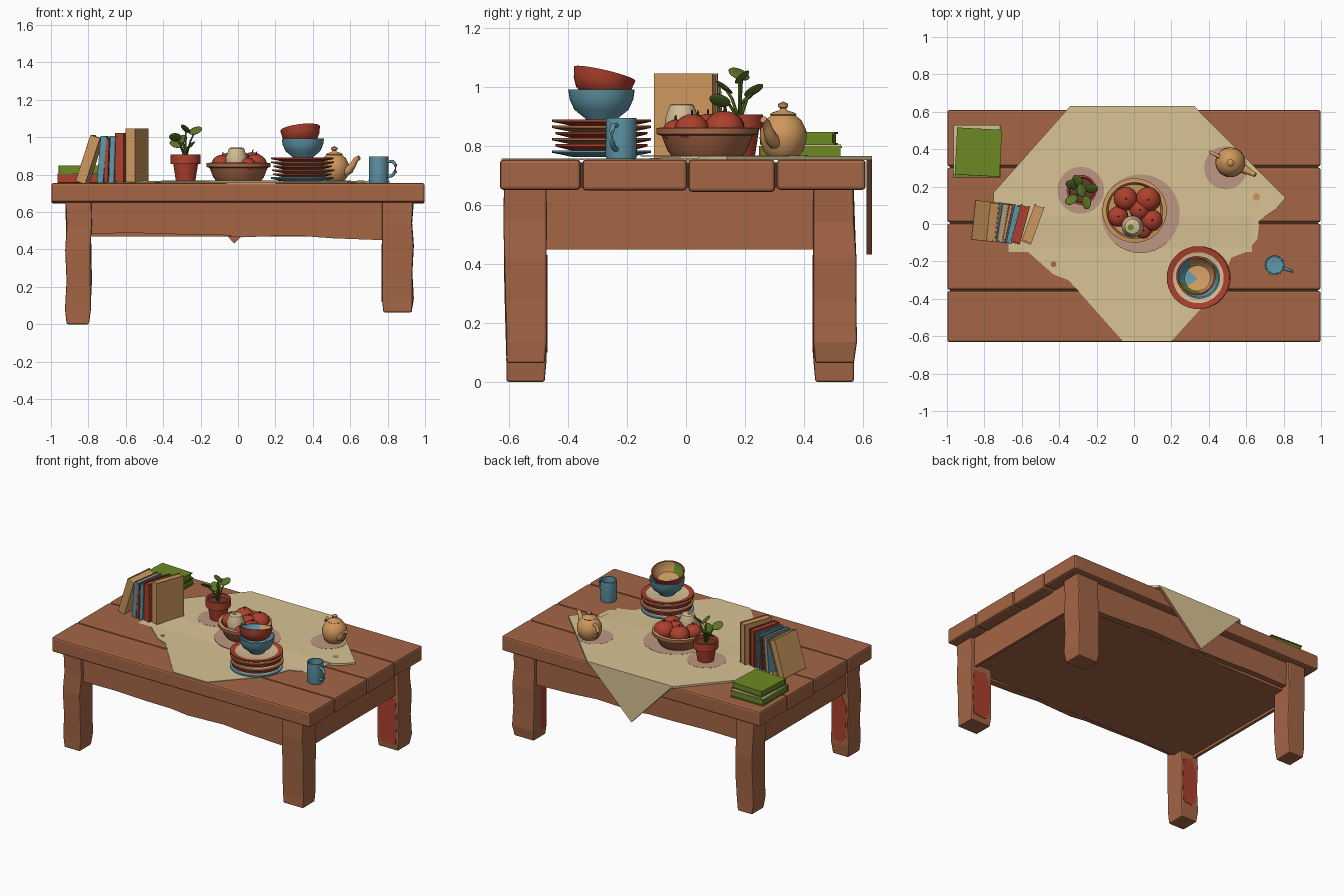
import bpy, bmesh, math, random
from mathutils import Matrix, Vector, Euler

if "Cube" in bpy.data.objects:
    bpy.data.objects.remove(bpy.data.objects["Cube"])

random.seed(4)
R = math.radians


def material(name, rgb):
    m = bpy.data.materials.new(name)
    lin = [((c / 255 + 0.055) / 1.055) ** 2.4 for c in rgb]
    m.diffuse_color = (*lin, 1)
    m.use_nodes = True
    m.node_tree.nodes["Principled BSDF"].inputs["Base Color"].default_value = m.diffuse_color
    return m


WOOD = material("wood brown", (165, 102, 70))
DARK = material("dark brown", (98, 60, 42))
CLOTH = material("cloth beige", (217, 195, 148))
STAIN = material("stain mauve", (190, 150, 128))
RED = material("brick red", (172, 64, 45))
BLUE = material("dusty blue", (96, 150, 166))
TAN = material("warm tan", (206, 152, 94))
GREEN = material("book green", (108, 138, 36))
LEAF = material("leaf green", (88, 116, 38))
PAGE = material("page cream", (214, 190, 150))


def finish(name, bm, mats, smooth=None, bevel=0, mat=None):
    bmesh.ops.recalc_face_normals(bm, faces=bm.faces[:])
    for f in bm.faces:
        f.smooth = smooth is not None
    me = bpy.data.meshes.new(name)
    bm.to_mesh(me)
    bm.free()
    if smooth is not None:
        me.set_sharp_from_angle(angle=R(smooth))
    for m in mats:
        me.materials.append(m)
    ob = bpy.data.objects.new(name, me)
    bpy.context.scene.collection.objects.link(ob)
    if mat is not None:
        ob.matrix_world = mat
    if bevel:
        b = ob.modifiers.new("worn edges", 'BEVEL')
        b.width, b.segments = bevel, 2
    return ob


def box(name, lo, hi, m, bevel=0, mat=None):
    bm = bmesh.new()
    bmesh.ops.create_cube(bm, size=1)
    for v in bm.verts:
        v.co = [lo[i] + (v.co[i] + 0.5) * (hi[i] - lo[i]) for i in range(3)]
    return finish(name, bm, [m], None, bevel, mat)


def prism(name, pts, lo, hi, m, upright=False):
    """Extrude an outline: xy outline along z, or xz outline along y."""
    bm = bmesh.new()
    put = (lambda a, b, d: (a, d, b)) if upright else (lambda a, b, d: (a, b, d))
    A = [bm.verts.new(put(a, b, lo)) for a, b in pts]
    B = [bm.verts.new(put(a, b, hi)) for a, b in pts]
    bm.faces.new(A)
    bm.faces.new(B)
    for i in range(len(pts)):
        j = (i + 1) % len(pts)
        bm.faces.new((A[i], A[j], B[j], B[i]))
    return finish(name, bm, [m])


def skin(bm, rings, split=999):
    for k, (a, b) in enumerate(zip(rings, rings[1:])):
        n = max(len(a), len(b))
        for i in range(n):
            j = (i + 1) % n
            if len(a) == 1:
                f = bm.faces.new((a[0], b[j], b[i]))
            elif len(b) == 1:
                f = bm.faces.new((a[i], a[j], b[0]))
            else:
                f = bm.faces.new((a[i], a[j], b[j], b[i]))
            f.material_index = int(k >= split)


def lathe(name, prof, loc, mats, split=999, rot=(0, 0, 0), seg=36):
    """Turn a profile; strips from index split on use the second material."""
    bm = bmesh.new()
    rings = []
    for r, z in prof:
        n = 1 if r == 0 else seg
        rings.append([bm.verts.new((r * math.cos(i * math.tau / n), r * math.sin(i * math.tau / n), z))
                      for i in range(n)])
    skin(bm, rings, split)
    return finish(name, bm, mats, 40, 0, Matrix.Translation(loc) @ Euler(rot).to_matrix().to_4x4())


def tube(name, pts, radii, m, n=10):
    bm = bmesh.new()
    P = [Vector(p) for p in pts]
    rings = []
    for i, p in enumerate(P):
        q = (P[min(i + 1, len(P) - 1)] - P[max(i - 1, 0)]).to_track_quat('Z', 'Y')
        rings.append([bm.verts.new(p + q @ Vector((radii[i] * math.cos(k * math.tau / n),
                                                   radii[i] * math.sin(k * math.tau / n), 0))) for k in range(n)])
    skin(bm, rings)
    bm.faces.new(rings[0])
    bm.faces.new(rings[-1])
    return finish(name, bm, [m], 50)


def ball(name, loc, scale, m, rot=(0, 0, 0)):
    bm = bmesh.new()
    bmesh.ops.create_uvsphere(bm, u_segments=20, v_segments=12, radius=1)
    return finish(name, bm, [m], 60, 0, Matrix.LocRotScale(Vector(loc), Euler(rot), Vector(scale)))


# Table top planks
for i, (a, b, lo) in enumerate([(-.632, -.358, .652), (-.352, .003, .65), (.009, .302, .645), (.308, .61, .652)]):
    box(f"top_plank_{i}", (-.998, a, lo), (.998, b, .755), WOOD, .012)
box("plank_core", (-.985, -.62, .66), (.985, .6, .745), DARK)

# Apron with worn lower edge, and underside
edge = [(-.88, .47), (-.78, .485), (-.55, .488), (-.3, .48), (-.1, .478), (.02, .465),
        (.3, .475), (.5, .46), (.76, .45), (.88, .45)]
for nm, a, b in (("front_apron", -.59, -.545), ("back_apron", .505, .55)):
    prism(nm, edge + [(.88, .66), (-.88, .66)], a, b, WOOD, True)
for nm, a, b in (("left_apron", -.9, -.88), ("right_apron", .89, .91)):
    box(nm, (a, -.55, .45), (b, .51, .66), WOOD)
box("underside_panel", (-.885, -.55, .468), (.895, .51, .65), WOOD)

# Legs, rough hewn, with red paint on their inner sides
for sx, x0, x1, z0 in (("left", -.92, -.785, 0), ("right", .77, .935, .064)):
    for sy, y0, y1, face in (("front", -.615, -.473, 1), ("back", .432, .575, -1)):
        bm = bmesh.new()
        rings = []
        for t in (0, .12, .35, .6, .8, 1):
            j = [random.uniform(-.006, .006) for _ in range(4)]
            s = .007 if t == 0 else 0
            j[3 if face > 0 else 2] = 0
            j[0] = 0 if sx == "right" else j[0]
            z = z0 + (.66 - z0) * t
            xa, xb, ya, yb = x0 + j[0] + s, x1 + j[1] - s, y0 + j[2] + s, y1 + j[3] - s
            rings.append([bm.verts.new(c) for c in ((xa, ya, z), (xb, ya, z), (xb, yb, z), (xa, yb, z))])
        skin(bm, rings)
        bm.faces.new(rings[0])
        bm.faces.new(rings[-1])
        finish(f"{sy}_{sx}_leg", bm, [WOOD], None, .007)
        yi = y1 if face > 0 else y0
        prism(f"{sy}_{sx}_leg_paint", [(x0 + .02, .14), (x0 + .05, .1), (x1 - .02, .11), (x1 - .012, .25),
                                       (x1 - .02, .42), (x0 + .05, .43), (x0 + .012, .35)],
              yi - .002, yi + .002, RED, True)
box("back_right_leg_side_paint", (.768, .445, .12), (.772, .5, .43), RED)

# Tablecloth: lies flat in front, thicker behind, one corner hanging at the back
prism("tablecloth_front", [(.7, .04), (.67, .02), (.66, -.08), (.6, -.15), (.52, -.18), (.46, -.34), (.2, -.626),
                           (-.06, -.626), (-.35, -.3), (-.43, -.27), (-.6, -.12), (-.7, .04)], .753, .759, CLOTH)
prism("tablecloth_back", [(-.34, .632), (.32, .632), (.53, .42), (.81, .14), (.76, .08), (.7, .04),
                          (-.7, .04), (-.75, .12), (-.75, .17)], .753, .767, CLOTH)
prism("tablecloth_slope", [(.04, .767), (.04, .758), (-.15, .758)], 0, 1, CLOTH).matrix_world = Matrix(
    ((0, 0, 1.3, -.67), (1, 0, 0, 0), (0, 1, 0, 0), (0, 0, 0, 1)))
flap = prism("hanging_cloth_corner", [(-.34, .767), (.32, .767), (.15, .6), (-.02, .432), (-.18, .6)],
             .612, .632, CLOTH, True)
flap.data.materials.append(WOOD)
for p in flap.data.polygons:
    p.material_index = int(p.normal.y < .5 and p.normal.z < .5)
for i, (x, y, r, m) in enumerate([(-.285, .18, .125, STAIN), (.035, .055, .21, STAIN), (.49, .3, .115, STAIN),
                                  (.655, .145, .02, TAN), (-.43, -.215, .015, WOOD), (.47, -.09, .012, TAN)]):
    z = .757 if y < -.08 else .765
    lathe(f"cloth_stain_{i}", [(0, 0), (r, 0), (r, .003), (0, .003)], (x, y, z), [m])


# Books: two boards, a spine and a page block each
def book(name, t, d, h, M, cover, pages, spine=None):
    c = .007
    box(name + "_left_board", (-t / 2, -d / 2, 0), (-t / 2 + c, d / 2, h), cover, 0, M)
    box(name + "_right_board", (t / 2 - c, -d / 2, 0), (t / 2, d / 2, h), cover, 0, M)
    box(name + "_spine", (-t / 2, -d / 2 - .002, 0), (t / 2, -d / 2 + c, h), spine or cover, .002, M)
    box(name + "_pages", (-t / 2 + c, -d / 2 + c, .005), (t / 2 - c, d / 2 - .006, h - .005), pages, 0, M)


for i, (x, y, t, h, yaw, lean, m, pg) in enumerate([
        (-.832, .02, .055, .26, -6, 18, TAN, TAN), (-.722, .01, .035, .25, -9, 5, BLUE, TAN),
        (-.685, .005, .022, .235, -12, 2, RED, TAN), (-.654, .002, .03, .25, -13, 2, BLUE, BLUE),
        (-.607, 0, .05, .265, -15, 0, RED, RED), (-.54, 0, .055, .29, -20, 0, TAN, TAN)]):
    M = Matrix.Translation((x, y, .757)) @ Matrix.Rotation(R(yaw), 4, 'Z') @ Matrix.Rotation(R(lean), 4, 'Y')
    book(f"standing_book_{i}", t, .21, h, M, m, pg)
for i, (x, y, z, yaw, w, d, sp) in enumerate([(-.84, .39, .779, 0, .25, .28, RED), (-.832, .385, .826, -3, .24, .25, GREEN)]):
    M = Matrix.Translation((x, y, z)) @ Matrix.Rotation(R(yaw), 4, 'Z') @ Matrix.Rotation(R(90), 4, 'Y') \
        @ Matrix.Translation((0, 0, -w / 2))
    book(f"lying_book_{i}", .045, d, w, M, GREEN, GREEN, sp)
box("lying_book_page_strip", (-.965, .27, .796), (-.72, .527, .806), PAGE)

# Potted plant
lathe("plant_pot", [(0, 0), (.052, 0), (.066, .09), (.08, .09), (.08, .142), (.068, .142), (.064, .122), (0, .122)],
      (-.28, .182, .766), [RED, DARK], 6)
for i, (x, y, z) in enumerate([(-.335, .13, 1.0), (-.28, .18, 1.045), (-.228, .19, 1.035),
                               (-.33, .21, .965), (-.255, .115, .955), (-.3, .23, .99)]):
    root = Vector((-.28, .182, .885))
    tip = Vector((x, y, z))
    mid = (root + tip) / 2 + Vector((0, 0, .02))
    tube(f"plant_stem_{i}", [root, mid, tip], [.006, .005, .004], LEAF, 6)
    yaw = math.atan2(y - .182, x + .28)
    ball(f"plant_leaf_{i}", tip, (.038, .03, .007), LEAF, (.6 * (-1) ** i, -.4, yaw))

# Fruit bowl
lathe("fruit_bowl", [(0, 0), (.12, 0), (.135, .02), (.155, .07), (.172, .075), (.172, .096), (.15, .098), (.14, .06), (0, .05)],
      (.003, .072, .766), [WOOD, TAN], 5)
for i, (x, y, z, r) in enumerate([(-.045, .135, .862, .064), (.075, .13, .86, .068), (-.085, .04, .858, .055),
                                  (.095, .02, .858, .058), (.03, .075, .862, .055), (.05, -.035, .85, .045)]):
    ball(f"fruit_{i}", (x, y, z), (r, r, r * .88), RED)
    tube(f"fruit_stalk_{i}", [(x, y, z + r * .8), (x + .006, y, z + r * .88 + .014)], [.004, .003], DARK, 6)
lathe("cream_fruit", [(0, 0), (.055, .01), (.058, .04), (.04, .088), (.032, .092), (0, .09)], (-.008, -.014, .852), [PAGE])
lathe("cream_fruit_leaf", [(0, 0), (.017, 0), (.017, .003), (0, .003)], (-.018, -.018, .941), [GREEN], seg=12)

# Stack of plates
PX, PY = .347, -.287
for i in range(6):
    r = .168 - .012 * (i % 2)
    m = BLUE if i == 0 else (RED if i % 2 else WOOD)
    if i == 5:
        r = .168
    lathe(f"plate_{i}", [(0, 0), (.1, 0), (r, .014), (r, .022), (r - .032, .018), (.1, .009), (0, .009)],
          (PX + random.uniform(-.004, .004), PY, .764 + .021 * i), [m, PAGE], 4)
# Blue bowl with a tilted red bowl inside it, patchy glaze in the red one
lathe("blue_bowl", [(0, 0), (.05, 0), (.055, .01), (.092, .04), (.108, .075), (.113, .108), (.105, .108), (.085, .045), (0, .02)],
      (PX, PY, .884), [BLUE])
bowl = lathe("tilted_red_bowl", [(0, 0), (.05, 0), (.085, .02), (.1, .05), (.107, .085), (.098, .085), (.09, .05),
                                 (.07, .022), (0, .012)], (PX - .005, PY - .008, .964), [RED, TAN, BLUE, GREEN],
             5, (R(-13), R(-7), 0))
for p in bowl.data.polygons:
    c = p.center
    if p.material_index == 1 and c.x < -.035:
        p.material_index = 2 if c.y > -.03 else 3
    elif p.material_index == 1 and c.y < -.05 and c.x < .02:
        p.material_index = 3

# Teapot
T = Vector((.515, .33, .766))
lathe("teapot_body", [(0, 0), (.052, 0), (.068, .018), (.08, .06), (.078, .09), (.062, .122), (.042, .138), (.046, .142),
                      (.038, .148), (.014, .156), (.01, .162), (.017, .168), (.017, .178), (0, .186)], T, [TAN])
d = Vector((.89, -.45, 0))
up = Vector((0, 0, 1))
tube("teapot_spout", [T + d * a + up * b for a, b in ((.055, .045), (.09, .06), (.115, .09), (.13, .115), (.15, .125))],
     [.026, .023, .017, .014, .012], TAN)
tube("teapot_handle", [T - d * a + up * b for a, b in ((.065, .115), (.1, .118), (.118, .09), (.105, .05), (.07, .035))],
     [.01] * 5, TAN)

# Mug
G = Vector((.752, -.22, .756))
lathe("mug", [(0, 0), (.05, 0), (.053, .01), (.052, .14), (.045, .14), (.044, .02), (0, .015)], G, [BLUE])
d = Vector((.94, -.33, 0))
tube("mug_handle", [G + d * a + up * b for a, b in ((.045, .115), (.08, .115), (.097, .095), (.095, .06), (.075, .038), (.045, .033))],
     [.009] * 6, BLUE)
